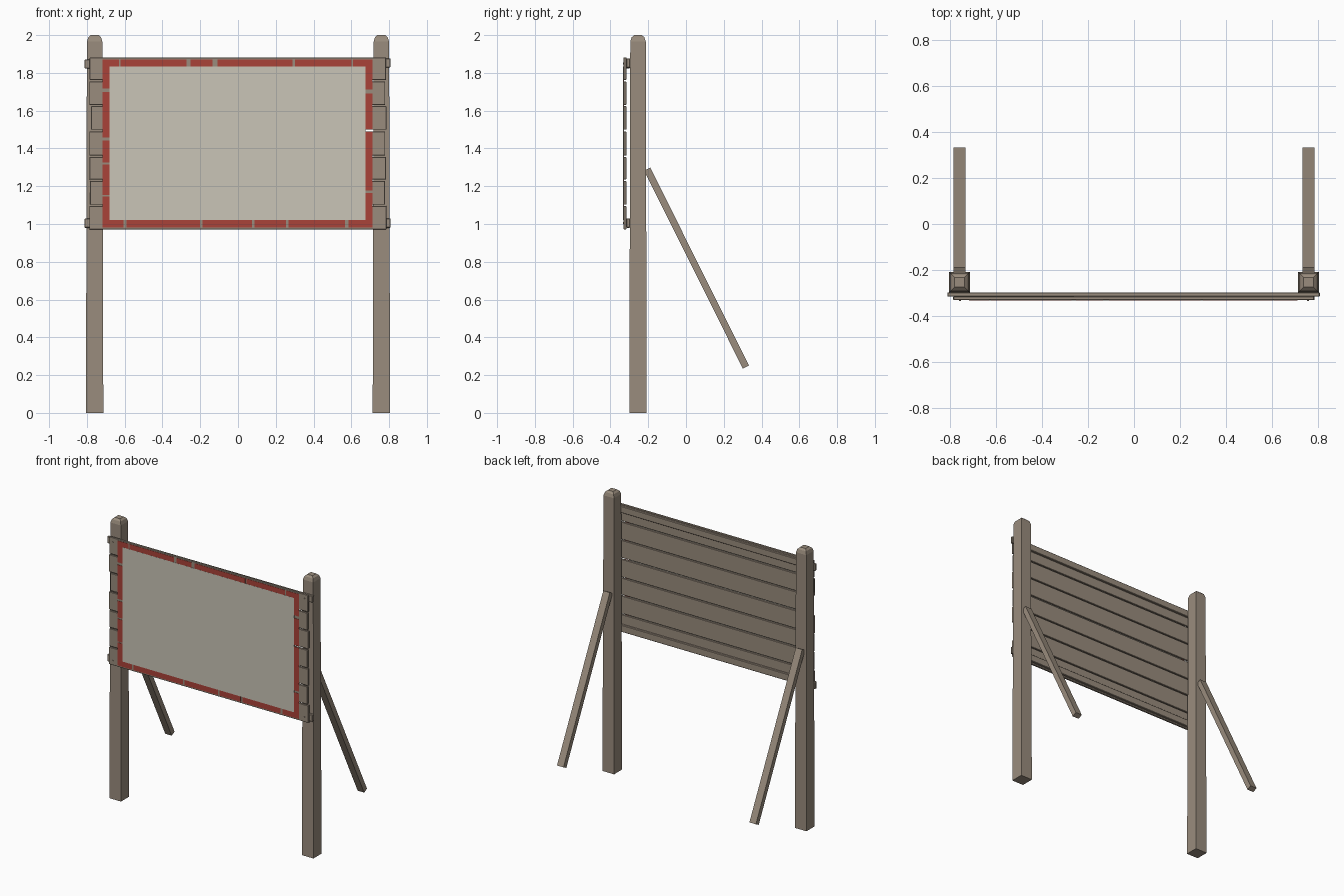
import bpy, bmesh, math
from mathutils import Matrix, Vector

if "Cube" in bpy.data.objects:
    bpy.data.objects.remove(bpy.data.objects["Cube"])


def make_material(name, color):
    m = bpy.data.materials.new(name)
    m.diffuse_color = (*color, 1)
    m.use_nodes = True
    m.node_tree.nodes["Principled BSDF"].inputs["Base Color"].default_value = m.diffuse_color
    return m


WOOD = make_material("weathered wood", (0.32, 0.262, 0.205))
RED = make_material("red paint", (0.40, 0.055, 0.040))
PAPER = make_material("pale paper", (0.585, 0.555, 0.475))


def finish(bm, name, mat):
    bmesh.ops.recalc_face_normals(bm, faces=bm.faces)
    me = bpy.data.meshes.new(name)
    bm.to_mesh(me)
    bm.free()
    me.materials.append(mat)
    ob = bpy.data.objects.new(name, me)
    bpy.context.collection.objects.link(ob)
    return ob


def box(name, x, y, z, mat, tilt=0.0, bevel=0.0):
    """Box from (min, max) ranges, optionally tilted about y and bevelled."""
    size = (x[1] - x[0], y[1] - y[0], z[1] - z[0])
    mid = Vector(((x[0] + x[1]) / 2, (y[0] + y[1]) / 2, (z[0] + z[1]) / 2))
    bm = bmesh.new()
    bmesh.ops.create_cube(bm, size=1, matrix=Matrix.Translation(mid)
                          @ Matrix.Rotation(tilt, 4, 'Y') @ Matrix.Diagonal((*size, 1)))
    if bevel:
        bmesh.ops.bevel(bm, geom=bm.edges[:], offset=bevel, segments=1, affect='EDGES')
    return finish(bm, name, mat)


# Tapered posts with a chamfered top: (height, half width) rings
POST_RINGS = [(0, 0.046), (1.965, 0.041), (1.988, 0.034), (2.0, 0.021)]


def post(name, cx, cy):
    bm = bmesh.new()
    rings = [[bm.verts.new((cx + sx * h, cy + sy * h, z))
              for sx, sy in ((-1, -1), (1, -1), (1, 1), (-1, 1))] for z, h in POST_RINGS]
    for a, b in zip(rings, rings[1:]):
        for i in range(4):
            j = (i + 1) % 4
            bm.faces.new((a[i], a[j], b[j], b[i]))
    bm.faces.new(rings[0][::-1])
    bm.faces.new(rings[-1])
    finish(bm, name, WOOD)


# Slanted brace behind each post
def brace(name, cx):
    top, foot = Vector((cx, -0.205, 1.29)), Vector((cx, 0.317, 0.243))
    d = foot - top
    bm = bmesh.new()
    rot = d.to_track_quat('Z', 'X').to_matrix().to_4x4()
    rot = Matrix.Rotation(math.atan2(-d.y, d.z), 4, 'X')
    bmesh.ops.create_cube(bm, size=1, matrix=Matrix.Translation((top + foot) / 2) @ rot
                          @ Matrix.Diagonal((0.051, 0.036, d.length, 1)))
    finish(bm, name, WOOD)


for side, s in (("left", -1), ("right", 1)):
    post(side + "_post", s * 0.759, -0.254)
    brace(side + "_brace", s * 0.759)

# Horizontal rails between the planks and the posts
box("lower_rail", (-0.812, 0.808), (-0.316, -0.297), (0.98, 1.03), WOOD, 0.0, 0.003)
box("upper_rail", (-0.812, 0.808), (-0.316, -0.297), (1.826, 1.874), WOOD, -0.004, 0.003)

# Planks with slightly uneven ends: (left, right, bottom, top)
PLANKS = [(-0.787, 0.786, 0.972, 1.095), (-0.783, 0.778, 1.102, 1.228),
          (-0.786, 0.784, 1.236, 1.355), (-0.787, 0.779, 1.362, 1.489),
          (-0.778, 0.785, 1.499, 1.624), (-0.787, 0.779, 1.631, 1.754),
          (-0.785, 0.783, 1.762, 1.882)]
for i, (l, r, b, t) in enumerate(PLANKS):
    box(f"plank_{i + 1}", (l, r), (-0.330, -0.316), (b, t), WOOD, 0.0, 0.002)

# Nail heads at the rail ends
for s in (-1, 1):
    for z in (1.005, 1.85):
        bm = bmesh.new()
        bmesh.ops.create_cone(bm, cap_ends=True, segments=8, radius1=0.005, radius2=0.005,
                              depth=0.005, matrix=Matrix.Translation((s * 0.757, -0.332, z))
                              @ Matrix.Rotation(math.pi / 2, 4, 'X'))
        finish(bm, "nail", WOOD)

# Paper sheet
box("sheet", (-0.68, 0.675), (-0.3325, -0.3295), (1.02, 1.835), PAPER)

# Painted red border, broken by gaps: (centre, width)
FACE = (-0.332, -0.3295)
H_GAPS = {"top": [(-0.627, .008), (-0.262, .020), (-0.122, .025), (0.295, .012), (0.606, .008)],
          "bottom": [(-0.598, .014), (-0.195, .014), (0.08, .014), (0.26, .014), (0.575, .018)]}
V_GAPS = {"left": [(1.15, .007), (1.32, .010), (1.45, .014), (1.709, .018)],
          "right": [(1.17, .014), (1.494, .010), (1.702, .020)]}


def pieces(start, end, gaps):
    for c, w in gaps:
        yield start, c - w / 2
        start = c + w / 2
    yield start, end


for side, z in (("top", (1.835, 1.872)), ("bottom", (0.982, 1.02))):
    for span in pieces(-0.717, 0.712, H_GAPS[side]):
        box(side + "_border", span, FACE, z, RED)
for side, x in (("left", (-0.717, -0.68)), ("right", (0.675, 0.712))):
    for span in pieces(1.02, 1.835, V_GAPS[side]):
        box(side + "_border", x, FACE, span, RED)
